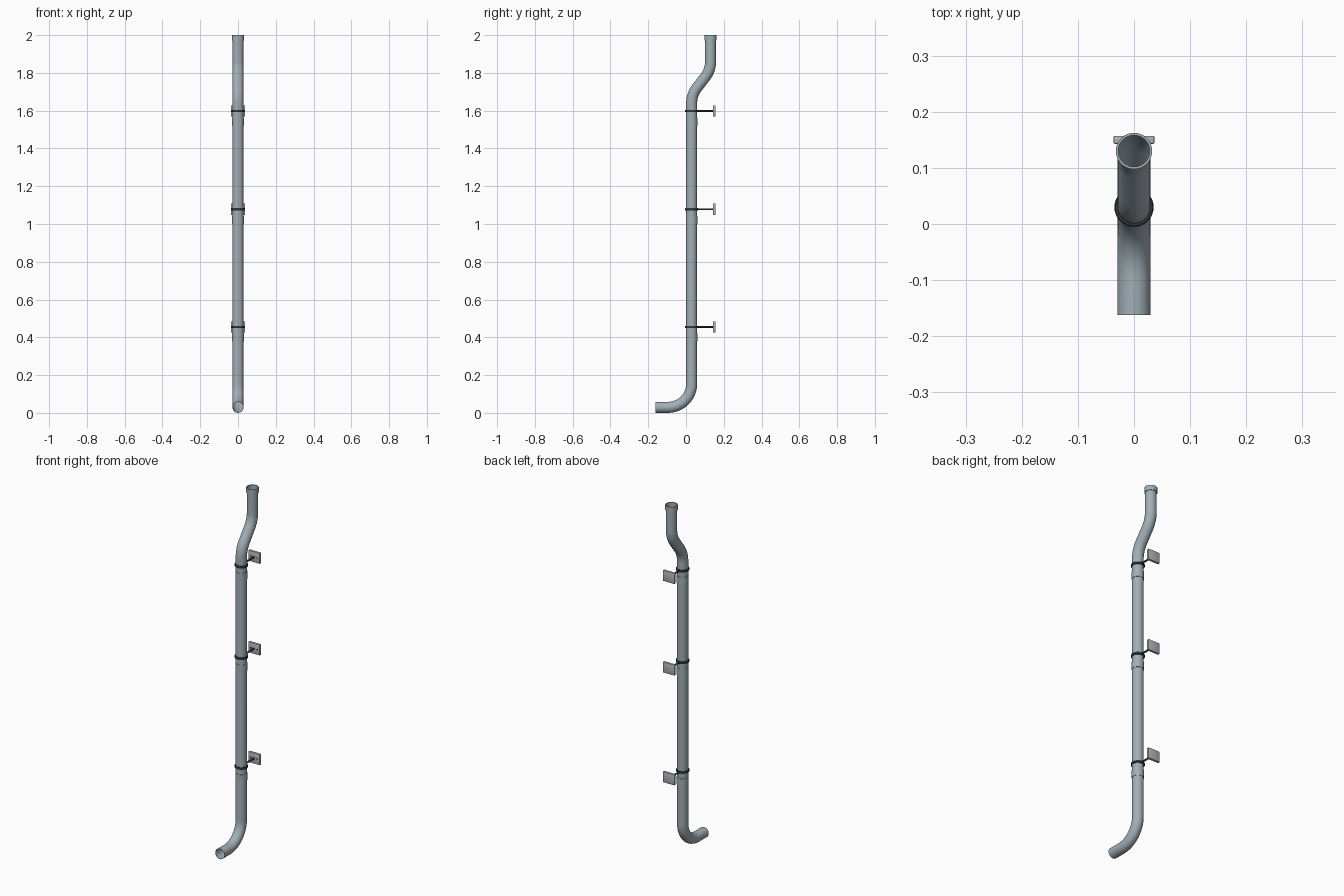
import bpy, bmesh, math
from mathutils import Vector

if "Cube" in bpy.data.objects:
    bpy.data.objects.remove(bpy.data.objects["Cube"])

R = 0.0292          # pipe radius
SHAFT_Y = 0.03      # main shaft centre
TOP_Y = 0.13        # offset top centre
SIDES = 32


def material(name, rgb):
    m = bpy.data.materials.new(name)
    m.diffuse_color = (*rgb, 1)
    m.use_nodes = True
    m.node_tree.nodes["Principled BSDF"].inputs["Base Color"].default_value = m.diffuse_color
    return m


PIPE = material("blue_grey_metal", (0.36, 0.43, 0.47))
PLATE = material("plate_grey_metal", (0.43, 0.47, 0.49))
DARK = material("dark_metal", (0.03, 0.035, 0.04))


def finish(bm, name, mat):
    bmesh.ops.recalc_face_normals(bm, faces=bm.faces)
    me = bpy.data.meshes.new(name)
    bm.to_mesh(me)
    bm.free()
    me.materials.append(mat)
    ob = bpy.data.objects.new(name, me)
    bpy.context.collection.objects.link(ob)
    bpy.ops.object.select_all(action='DESELECT')
    ob.select_set(True)
    bpy.context.view_layer.objects.active = ob
    bpy.ops.object.shade_smooth_by_angle(angle=math.radians(40))
    return ob


def fillet(points, radii, steps=12):
    """Round the inner corners of a (y, z) polyline with arcs."""
    pts = [Vector(p) for p in points]
    out = [pts[0]]
    for a, p, b, r in zip(pts, pts[1:], pts[2:], radii):
        u, v = (a - p).normalized(), (b - p).normalized()
        half = u.angle(v) / 2
        t = r / math.tan(half)
        centre = p + (u + v).normalized() * (r / math.sin(half))
        s, e = p + u * t - centre, p + v * t - centre
        ang = s.angle(e)
        for i in range(steps + 1):
            k = i / steps
            d = (s * math.sin((1 - k) * ang) + e * math.sin(k * ang)) / math.sin(ang)
            out.append(centre + d)
    out.append(pts[-1])
    return out


def bridge(bm, a, b):
    for k in range(SIDES):
        j = (k + 1) % SIDES
        bm.faces.new((a[k], a[j], b[j], b[k]))


def pipe(name, path):
    """Hollow round pipe along a path in the YZ plane."""
    bm = bmesh.new()
    loops = []
    for radius in (R, R - 0.0012):
        rings = []
        for i, p in enumerate(path):
            t = (path[min(i + 1, len(path) - 1)] - path[max(i - 1, 0)]).normalized()
            if i == 0 or i == len(path) - 1:
                t = Vector((1, 0)) if i == 0 else Vector((0, 1))
            n = Vector((-t.y, t.x))
            ring = []
            for k in range(SIDES):
                a = 2 * math.pi * k / SIDES
                q = p + n * radius * math.sin(a)
                ring.append(bm.verts.new((radius * math.cos(a), q.x, q.y)))
            rings.append(ring)
        loops.append(rings)
    outer, inner = loops
    for a, b in [*zip(outer, outer[1:]), *zip(inner, inner[1:]),
                 (outer[0], inner[0]), (outer[-1], inner[-1])]:
        bridge(bm, a, b)
    return finish(bm, name, PIPE)


def lathe(name, profile, y, mat):
    """Ring from a closed (radius, z) profile around a vertical axis."""
    bm = bmesh.new()
    rings = [[bm.verts.new((r * math.cos(2 * math.pi * k / SIDES),
                            y + r * math.sin(2 * math.pi * k / SIDES), z))
              for k in range(SIDES)] for r, z in profile]
    for a, b in zip(rings, rings[1:] + rings[:1]):
        bridge(bm, a, b)
    return finish(bm, name, mat)


def socket(name, y, z0, z1, r):
    lathe(name, [(R - 0.001, z0), (r, z0), (r, z1), (R - 0.001, z1)], y, PIPE)


def rod(name, y0, y1, x, z, r, mat, sides=12):
    bpy.ops.mesh.primitive_cylinder_add(vertices=sides, radius=r, depth=y1 - y0,
                                        location=(x, (y0 + y1) / 2, z),
                                        rotation=(math.pi / 2, 0, 0))
    bpy.context.object.name = name
    bpy.context.object.data.materials.append(mat)
    bpy.ops.object.shade_smooth_by_angle(angle=math.radians(40))


# One continuous pipe: outlet shoe, shaft, swan-neck, inlet
pipe("downpipe", fillet(
    [(-0.1625, R), (SHAFT_Y, R), (SHAFT_Y, 1.685), (TOP_Y, 1.815), (TOP_Y, 2.0)],
    [0.125, 0.13, 0.13]))

# Inlet collar
socket("inlet_collar", TOP_Y, 1.972, 2.0, 0.0325)

# Joint sockets with wall brackets just above
for n, z in enumerate((0.455, 1.078, 1.598), 1):
    socket(f"joint_socket_{n}", SHAFT_Y, z - 0.078, z - 0.036, 0.031)
    # Clamp band
    lathe(f"clamp_ring_{n}", [(R - 0.001, z - 0.006), (0.0335, z - 0.006), (0.035, z - 0.004),
                              (0.035, z + 0.004), (0.0335, z + 0.006), (R - 0.001, z + 0.006)],
          SHAFT_Y, DARK)
    rod(f"bracket_rod_{n}", SHAFT_Y + 0.030, 0.147, 0, z, 0.005, DARK)
    # Wall plate
    bm = bmesh.new()
    bmesh.ops.create_cube(bm, size=1)
    for v in bm.verts:
        v.co = Vector((v.co.x * 0.073, 0.150 + v.co.y * 0.014, z + v.co.z * 0.06))
    bmesh.ops.bevel(bm, geom=bm.edges[:], offset=0.002, segments=2,
                    profile=0.5, affect='EDGES')
    finish(bm, f"wall_plate_{n}", PLATE)
    # Screw heads
    for side in (-1, 1):
        rod(f"plate_screw_{n}_{'left' if side < 0 else 'right'}",
            0.1415, 0.147, side * 0.02, z, 0.004, DARK)
